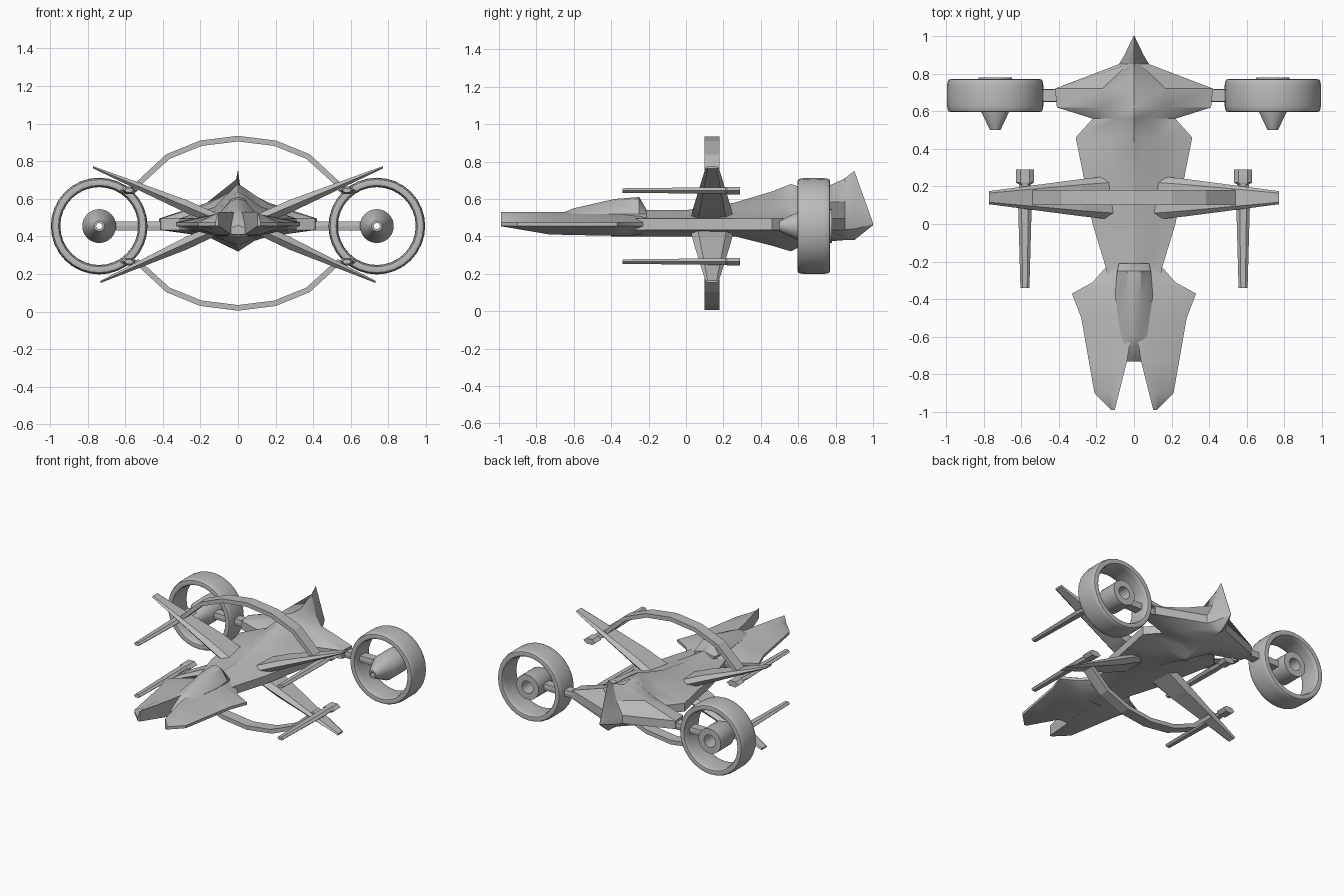
import bpy, bmesh
from math import sin, cos, pi, radians, copysign

cube = bpy.data.objects.get("Cube")
if cube:
    bpy.data.objects.remove(cube, do_unlink=True)

# Single hull colour
grey = bpy.data.materials.new("hull_grey")
grey.use_nodes = True
grey.diffuse_color = (0.5, 0.5, 0.5, 1)
grey.node_tree.nodes["Principled BSDF"].inputs["Base Color"].default_value = grey.diffuse_color


def loft(name, sections, mirror=False, closed=False, smooth=False):
    """Skin a series of equal-length sections; closed joins the last to the first."""
    bm = bmesh.new()
    rings = [[bm.verts.new(point) for point in section] for section in sections]
    pairs = list(zip(rings, rings[1:]))
    if closed:
        pairs.append((rings[-1], rings[0]))
    else:
        bm.faces.new(rings[0])
        bm.faces.new(rings[-1])
    for ring, following in pairs:
        for i in range(len(ring)):
            bm.faces.new((ring[i - 1], ring[i], following[i], following[i - 1]))
    bmesh.ops.remove_doubles(bm, verts=bm.verts[:], dist=0.001)
    bmesh.ops.recalc_face_normals(bm, faces=bm.faces[:])
    mesh = bpy.data.meshes.new(name)
    bm.to_mesh(mesh)
    bm.free()
    mesh.materials.append(grey)
    part = bpy.data.objects.new(name, mesh)
    bpy.context.scene.collection.objects.link(part)
    if mirror:
        part.modifiers.new("mirror", 'MIRROR').use_mirror_merge = False
    if smooth:
        bpy.ops.object.select_all(action='DESELECT')
        part.select_set(True)
        bpy.context.view_layer.objects.active = part
        bpy.ops.object.shade_smooth_by_angle(angle=radians(30))


def lathe(name, profile, cx, cz, steps=32):
    """Turn a closed (radius, y) profile about an axis running along y."""
    turns = [2 * pi * k / steps for k in range(steps)]
    loft(name, [[(cx + r * cos(a), y, cz + r * sin(a)) for r, y in profile] for a in turns],
         mirror=True, closed=True, smooth=True)


def both_sides(points):
    """Complete a half outline of (x, z) points with its mirror image."""
    return points + [(-x, z) for x, z in reversed(points)]


def hexagon(half_width, half_height, bevel):
    """Flat six-sided outline with pointed ends."""
    inset = half_width * bevel
    return [(half_width, 0), (inset, half_height), (-inset, half_height),
            (-half_width, 0), (-inset, -half_height), (inset, -half_height)]


# Main hull: y, half width, ridge height, keel height
EDGE = 0.465
hull = [(-0.4, 0.12, 0.54, 0.4), (-0.23, 0.15, 0.54, 0.4), (0, 0.22, 0.54, 0.4),
        (0.26, 0.27, 0.58, 0.4), (0.46, 0.31, 0.64, 0.35), (0.56, 0.22, 0.68, 0.32),
        (0.62, 0.41, 0.66, 0.35), (0.72, 0.42, 0.65, 0.37), (0.85, 0.08, 0.71, 0.38),
        (0.9, 0.05, 0.75, 0.38), (1, 0.002, 0.47, 0.46)]
sections = []
for y, width, ridge, keel in hull:
    rim = min(0.03, width / 2)
    shoulder = min(ridge, 0.52 + 0.08 * y)
    belly = max(keel, 0.4)
    outline = both_sides([(0.001, ridge), (width * 0.4, shoulder), (width, EDGE + rim),
                          (width, EDGE - rim), (width * 0.4, belly), (0.001, keel)])
    sections.append([(x, y, z) for x, z in outline])
loft("hull", sections, smooth=True)

# Forked head: y and outer x; the fork opens and the keel rises toward the tips
head = [(-0.23, 0.15), (-0.31, 0.22), (-0.37, 0.33), (-0.5, 0.28),
        (-0.73, 0.24), (-0.9, 0.21), (-0.99, 0.12)]
sections = []
for y, outer in head:
    inner = max(0, -0.25 * (y + 0.58))
    keel = max(0.405, 0.41 - 0.17 * (y + 0.73))
    middle = inner + (outer - inner) * 0.4
    outline = [(inner, 0.53), (middle, 0.515), (outer, EDGE + 0.01),
               (outer, EDGE - 0.01), (middle, keel), (inner, keel)]
    sections.append([(x, y, z) for x, z in outline])
loft("head_prong", sections, mirror=True, smooth=True)

# Canopy with a sloping front in the fork: y, half width, roof height
canopy = [(-0.73, 0.05, 0.46), (-0.65, 0.06, 0.53), (-0.6, 0.07, 0.55),
          (-0.38, 0.1, 0.6), (-0.25, 0.09, 0.61), (-0.21, 0.08, 0.54)]
sections = []
for y, width, roof in canopy:
    outline = both_sides([(0.001, roof), (width * 0.4, roof - 0.01),
                          (width, min(0.52, roof - 0.01)), (width, 0.41)])
    sections.append([(x, y, z) for x, z in outline])
loft("canopy", sections, smooth=True)

# Four tapered wings: x, half chord, half thickness
for name, slope, tip in (("upper_wing", 0.42, 0.77), ("lower_wing", -0.45, 0.73)):
    stations = [(0.08, 0.12, 0.03), (0.27, 0.1, 0.035), (tip, 0.035, 0.006)]
    loft(name, [[(x, 0.14 + across, EDGE + slope * (x - 0.05) + up)
                 for across, up in hexagon(chord, thickness, 0.7)]
                for x, chord, thickness in stations], mirror=True)

# Guns on the wings: y, half width, half height
ENGINE_X, ENGINE_Z = 0.738, 0.455
gun = [(-0.34, 0.024, 0.012), (0.13, 0.037, 0.017), (0.21, 0.03, 0.017),
       (0.22, 0.048, 0.02), (0.29, 0.048, 0.02)]
for name, rise in (("upper_gun", 0.19), ("lower_gun", -0.19)):
    loft(name, [[(0.58 + across, y, ENGINE_Z + rise + up)
                 for across, up in hexagon(width, height, 0.5)]
                for y, width, height in gun], mirror=True)

# Elliptical hoops joining the wings, above and below
for name, side in (("upper_hoop", 1), ("lower_hoop", -1)):
    sections = []
    for angle in (-64, -38, -19, 0, 19, 38, 64):
        across, up = sin(radians(angle)), cos(radians(angle)) * side
        sections.append([(across * (0.62 - depth), y, 0.47 + up * (0.465 - depth))
                         for depth, y in ((0, 0.1), (0, 0.18), (0.03, 0.18), (0.03, 0.1))])
    loft(name, sections)


def rounded(value):
    """Square off a sine or cosine for a rounded-box profile."""
    return copysign(abs(value) ** 0.5, value)


# Ducted engines: shroud, hollow hub with cone, strut
corners = [2 * pi * k / 16 for k in range(16)]
lathe("engine_shroud", [(0.232 + 0.025 * rounded(cos(a)), 0.683 + 0.088 * rounded(sin(a)))
                        for a in corners], ENGINE_X, ENGINE_Z)
lathe("engine_hub", [(0.016, 0.5), (0.028, 0.5), (0.09, 0.63), (0.09, 0.78),
                     (0.045, 0.78), (0.045, 0.68), (0.016, 0.64)], ENGINE_X, ENGINE_Z)
loft("engine_strut", [[(x, 0.683 + across, ENGINE_Z + up)
                       for across, up in hexagon(0.035, 0.023, 0.9)]
                      for x in (0.38, 0.66)], mirror=True)
